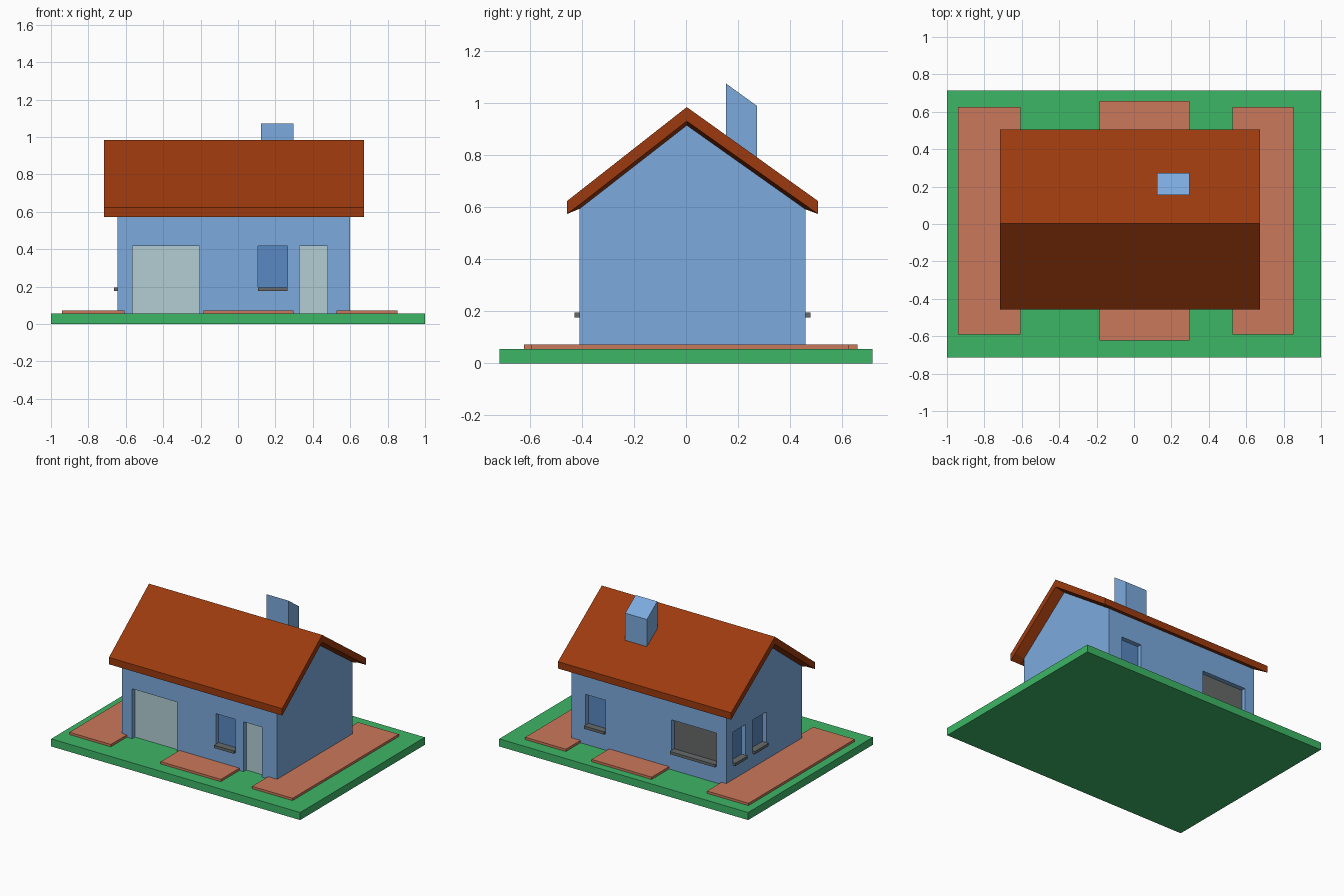
import bpy, bmesh

if "Cube" in bpy.data.objects:
    bpy.data.objects.remove(bpy.data.objects["Cube"])

def material(name, rgb):
    m = bpy.data.materials.new(name)
    lin = [((c / 255 + 0.055) / 1.055) ** 2.4 for c in rgb]
    m.diffuse_color = (*lin, 1)
    m.use_nodes = True
    m.node_tree.nodes["Principled BSDF"].inputs["Base Color"].default_value = m.diffuse_color
    return m

GREEN = material("lawn green", (61, 182, 102))
CLAY = material("clay paving", (203, 120, 91))
BLUE = material("wall blue", (124, 170, 222))
RUST = material("roof rust", (156, 58, 14))
GLASS = material("window blue", (90, 136, 194))
PALE = material("door pale grey", (178, 206, 212))
GREY = material("dark grey", (103, 106, 106))

def loft(name, sections, mat):
    """Skin a list of equal-length closed sections and cap both ends."""
    bm = bmesh.new()
    rings = [[bm.verts.new(p) for p in s] for s in sections]
    n = len(rings[0])
    for a, b in zip(rings, rings[1:]):
        for i in range(n):
            j = (i + 1) % n
            bm.faces.new((a[i], a[j], b[j], b[i]))
    bm.faces.new(rings[0])
    bm.faces.new(rings[-1])
    bmesh.ops.recalc_face_normals(bm, faces=bm.faces)
    me = bpy.data.meshes.new(name)
    bm.to_mesh(me)
    bm.free()
    me.materials.append(mat)
    ob = bpy.data.objects.new(name, me)
    bpy.context.collection.objects.link(ob)
    return ob

def box(name, x0, x1, y0, y1, z0, z1, mat):
    return loft(name, [[(x0, y0, z), (x1, y0, z), (x1, y1, z), (x0, y1, z)]
                       for z in (z0, z1)], mat)

# lawn and paving slabs
box("lawn", -1, 1, -.715, .715, 0, .055, GREEN)
for name, x0, x1, y0, y1 in (("left_paving", -.94, -.607, -.592, .626),
                             ("middle_paving", -.185, .297, -.622, .658),
                             ("right_paving", .527, .853, -.592, .626)):
    box(name, x0, x1, y0, y1, .05, .072, CLAY)

# gabled wall block
WX0, WX1, WY0, WY1, RIDGE = -.645, .60, -.408, .458, .003
gable = [(WY0, .045), (WY1, .045), (WY1, .60), (RIDGE, .925), (WY0, .60)]
walls = loft("walls", [[(x, y, z) for y, z in gable] for x in (WX0, WX1)], BLUE)

# openings: recess cut in the wall, plate at the back, optional sill
TOP, DEPTH, SILL_Z = .417, .035, .175

def side_box(name, side, a0, a1, inner, outer, z0, z1, mat):
    """Box spanning a0..a1 along a wall; inner/outer are offsets outward from it."""
    if side == "left":
        return box(name, WX0 - outer, WX0 - inner, a0, a1, z0, z1, mat)
    face, s = (WY0, -1) if side == "front" else (WY1, 1)
    y0, y1 = sorted((face + s * inner, face + s * outer))
    return box(name, a0, a1, y0, y1, z0, z1, mat)

openings = (("garage_door", "front", -.564, -.206, PALE, False),
            ("front_window", "front", .107, .265, GLASS, True),
            ("front_door", "front", .33, .479, PALE, False),
            ("back_window", "back", .325, .485, GLASS, True),
            ("wide_back_window", "back", -.566, -.206, GREY, True),
            ("left_window_a", "left", .24, .38, GLASS, True),
            ("left_window_b", "left", 0, .158, GLASS, True))

for name, side, a0, a1, mat, sill in openings:
    z0 = SILL_Z if sill else .03
    cutter = side_box("cutter", side, a0, a1, -DEPTH, .05, z0, TOP, BLUE)
    mod = walls.modifiers.new("recess", "BOOLEAN")
    mod.operation, mod.solver, mod.object = "DIFFERENCE", "EXACT", cutter
    bpy.context.view_layer.objects.active = walls
    bpy.ops.object.modifier_apply(modifier=mod.name)
    bpy.data.objects.remove(cutter)
    side_box(name, side, a0, a1, -DEPTH - .004, -DEPTH + .003, max(z0, .05), TOP, mat)
    if sill:
        side_box(name + "_sill", side, a0, a1, -DEPTH, .019, SILL_Z, .195, GREY)

# roof: thin at the gable ends, slightly deeper where it meets the walls
def roof_section(x, drop):
    pts = [(-.456, .623), (RIDGE, .983), (.506, .623), (.506, .573),
           (WY1, .607 - drop), (RIDGE, .929 - drop), (WY0, .609 - drop), (-.456, .573)]
    return [(x, y, z) for y, z in pts]

loft("roof", [roof_section(-.717, 0), roof_section(WX0, .016),
              roof_section(WX1, .016), roof_section(.674, 0)], RUST)

# chimney with a top parallel to the back slope
stack = [(.154, .82), (.154, 1.073), (.273, .987), (.273, .74)]
loft("chimney", [[(x, y, z) for y, z in stack] for x in (.123, .297)], BLUE)
